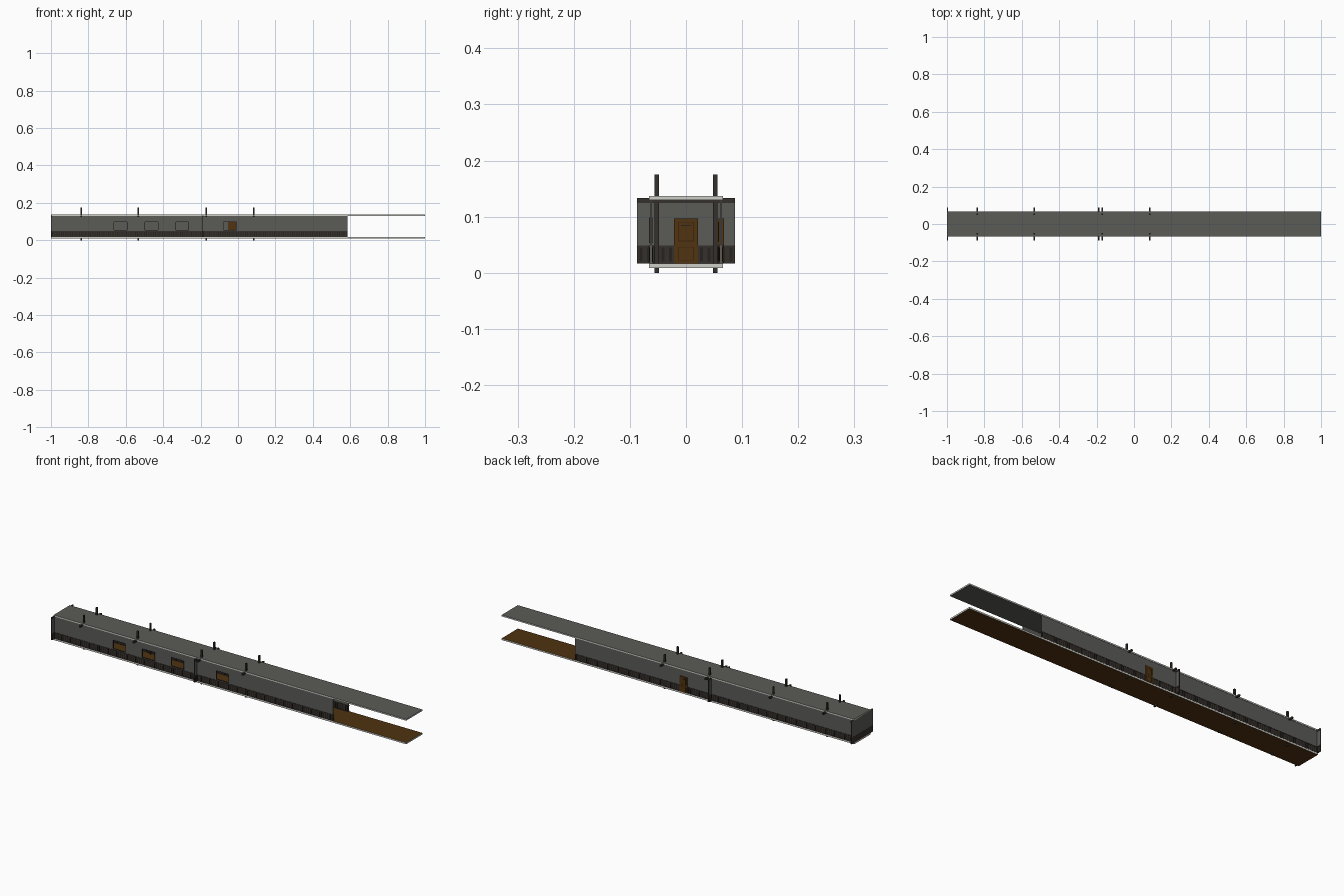
import bpy, bmesh
from mathutils import Matrix, Vector

if "Cube" in bpy.data.objects:
    bpy.data.objects.remove(bpy.data.objects["Cube"])


def mat(name, r, g, b):
    m = bpy.data.materials.new(name)
    m.diffuse_color = (r, g, b, 1)
    m.use_nodes = True
    m.node_tree.nodes["Principled BSDF"].inputs["Base Color"].default_value = m.diffuse_color
    return m


GREY = mat("wall grey", 0.105, 0.107, 0.097)
BROWN = mat("floor brown", 0.08, 0.033, 0.005)
WOOD = mat("dark wood", 0.036, 0.03, 0.025)
SLAT = mat("darker wood", 0.02, 0.016, 0.013)
EDGE = mat("pale edge", 0.62, 0.62, 0.58)
PANEL = mat("door panel brown", 0.045, 0.018, 0.003)


def boxes(name, items, *mats, rule=None):
    """One object from many boxes given as (x0, x1, y0, y1, z0, z1)."""
    bm = bmesh.new()
    for x0, x1, y0, y1, z0, z1 in items:
        c = Vector(((x0 + x1) / 2, (y0 + y1) / 2, (z0 + z1) / 2))
        s = (abs(x1 - x0), abs(y1 - y0), abs(z1 - z0), 1)
        bmesh.ops.create_cube(bm, size=1, matrix=Matrix.Translation(c) @ Matrix.Diagonal(s))
    bm.normal_update()
    if rule:
        for f in bm.faces:
            f.material_index = rule(f.normal)
    me = bpy.data.meshes.new(name)
    bm.to_mesh(me)
    bm.free()
    for m in mats:
        me.materials.append(m)
    ob = bpy.data.objects.new(name, me)
    bpy.context.collection.objects.link(ob)
    return ob


Z0, Z1 = 0.017, 0.131          # wall bottom and top
RAIL = 0.049                   # wainscot top
XL, XR = -0.998, 0.585         # side wall ends
WY, T = 0.0625, 0.002          # side wall centre and half thickness
PART = (-0.998, -0.188)        # cross walls
HW = 0.087                     # cross wall half width
DX, DW, DTOP = -0.032, 0.021, 0.097

# Floor and ceiling slabs with pale edges
pale_sides = lambda n: 0 if abs(n.z) > 0.5 else 1
boxes("floor", [(-1, 1, -0.066, 0.066, 0.009, Z0)], BROWN, EDGE, rule=pale_sides)
boxes("ceiling", [(-1, 1, -0.066, 0.066, 0.13, 0.137)], GREY, EDGE, rule=pale_sides)

# Front wall with four open windows
wins = [(c - 0.036, c + 0.036) for c in (-0.628, -0.463, -0.298, -0.042)]
WZ0, WZ1 = 0.053, 0.099
fy = (-WY - T, -WY + T)
cuts = [XL] + [v for w in wins for v in w] + [XR]
front = [(XL, XR, *fy, Z0, WZ0), (XL, XR, *fy, WZ1, Z1)]
front += [(cuts[i], cuts[i + 1], *fy, WZ0, WZ1) for i in range(0, len(cuts), 2)]
boxes("front_wall", front, GREY)

# Thin window frames
frames = []
for a, b in wins:
    y = (-WY - 0.003, -WY + 0.003)
    t = 0.0015
    frames += [(a, a + t, *y, WZ0, WZ1), (b - t, b, *y, WZ0, WZ1),
               (a, b, *y, WZ0, WZ0 + t), (a, b, *y, WZ1 - t, WZ1)]
boxes("window_frames", frames, WOOD)

# Back wall with a door opening
by = (WY - T, WY + T)
boxes("back_wall", [(XL, DX - DW, *by, Z0, Z1), (DX + DW, XR, *by, Z0, Z1),
                    (DX - DW, DX + DW, *by, DTOP, Z1)], GREY)

# Cross walls, the inner one has a door
boxes("end_wall", [(PART[0] - T, PART[0] + T, -HW, HW, Z0, 0.133)], GREY, WOOD,
      rule=lambda n: int(abs(n.y) > 0.5))
px = (PART[1] - T, PART[1] + T)
boxes("partition_wall", [(*px, -HW, -DW, Z0, 0.133), (*px, DW, HW, Z0, 0.133),
                         (*px, -DW, DW, DTOP, 0.133)], GREY, WOOD,
      rule=lambda n: int(abs(n.y) > 0.5))


def wainscot(name, axis, a, b, at, out, gap=None):
    """Backing board, slats and rails along a wall face."""
    spans = [(a, b)] if gap is None else [(a, gap[0]), (gap[1], b)]

    def bar(u0, u1, d, z0, z1):
        v = (at, at + out * d)
        return (u0, u1, *v, z0, z1) if axis == "x" else (*v, u0, u1, z0, z1)

    board, slats, rails = [], [], []
    for s, e in spans:
        board.append(bar(s, e, 0.0008, Z0, RAIL))
        rails += [bar(s, e, 0.0022, RAIL - 0.004, RAIL), bar(s, e, 0.0022, Z0, Z0 + 0.003)]
        n = max(2, round((e - s) / 0.012))
        step = (e - s) / n
        slats += [bar(s + (i + 0.3) * step, s + (i + 0.7) * step, 0.0018, Z0, RAIL - 0.003)
                  for i in range(n)]
    boxes(name + "_board", board, WOOD)
    boxes(name + "_rails", rails, WOOD)
    boxes(name + "_slats", slats, SLAT)


door_x, door_y = (DX - DW, DX + DW), (-DW, DW)
for side, tag in ((1, "outer"), (-1, "inner")):
    wainscot("front_wainscot_" + tag, "x", XL, XR, -WY - side * T, -side)
    wainscot("back_wainscot_" + tag, "x", XL, XR, WY + side * T, side, door_x)
    if side < 0:
        wainscot("end_wainscot_inner", "y", -HW, HW, PART[0] + T, 1)
    wainscot("partition_wainscot_" + tag, "y", -HW, HW, PART[1] + side * T, side, door_y)
boxes("end_wainscot_outer", [(-1.0006, -0.9995, -HW, HW, Z0, RAIL)], WOOD)

# Crown strips along the top of the cross walls
boxes("crown_strips", [(x - 0.002, x + 0.004, -HW, HW, 0.125, 0.133) for x in PART], WOOD)


def door(name, axis, c, at):
    """Slab with raised panels and a lock bar on both faces."""
    def bar(u0, u1, d, z0, z1):
        if axis == "x":
            return (c + u0, c + u1, at - d, at + d, z0, z1)
        return (at - d, at + d, c + u0, c + u1, z0, z1)
    boxes(name, [bar(-DW, DW, 0.005, Z0, DTOP)], BROWN)
    trim = []
    for z0, z1 in ((0.022, 0.046), (0.056, 0.091)):
        w, t = 0.014, 0.0012
        trim += [bar(-w, -w + t, 0.0055, z0, z1), bar(w - t, w, 0.0055, z0, z1),
                 bar(-w, w, 0.0055, z0, z0 + t), bar(-w, w, 0.0055, z1 - t, z1)]
    boxes(name + "_panels", trim, PANEL)
    boxes(name + "_plate", [bar(-0.009, 0.009, 0.0055, 0.083, 0.085)], SLAT)


door("back_door", "x", DX, WY)
door("partition_door", "y", 0, PART[1])

# Timber frames: two posts through the slabs and a cross beam
for i, x in enumerate((-0.837, -0.533, -0.17, 0.084)):
    h = 0.004
    boxes(f"timber_posts_{i}", [(x - h, x + h, s * 0.052 - h, s * 0.052 + h, 0, 0.175)
                                for s in (-1, 1)], WOOD)
    boxes(f"cross_beam_{i}", [(x - h, x + h, -HW, HW, 0.125, 0.133)], WOOD)
